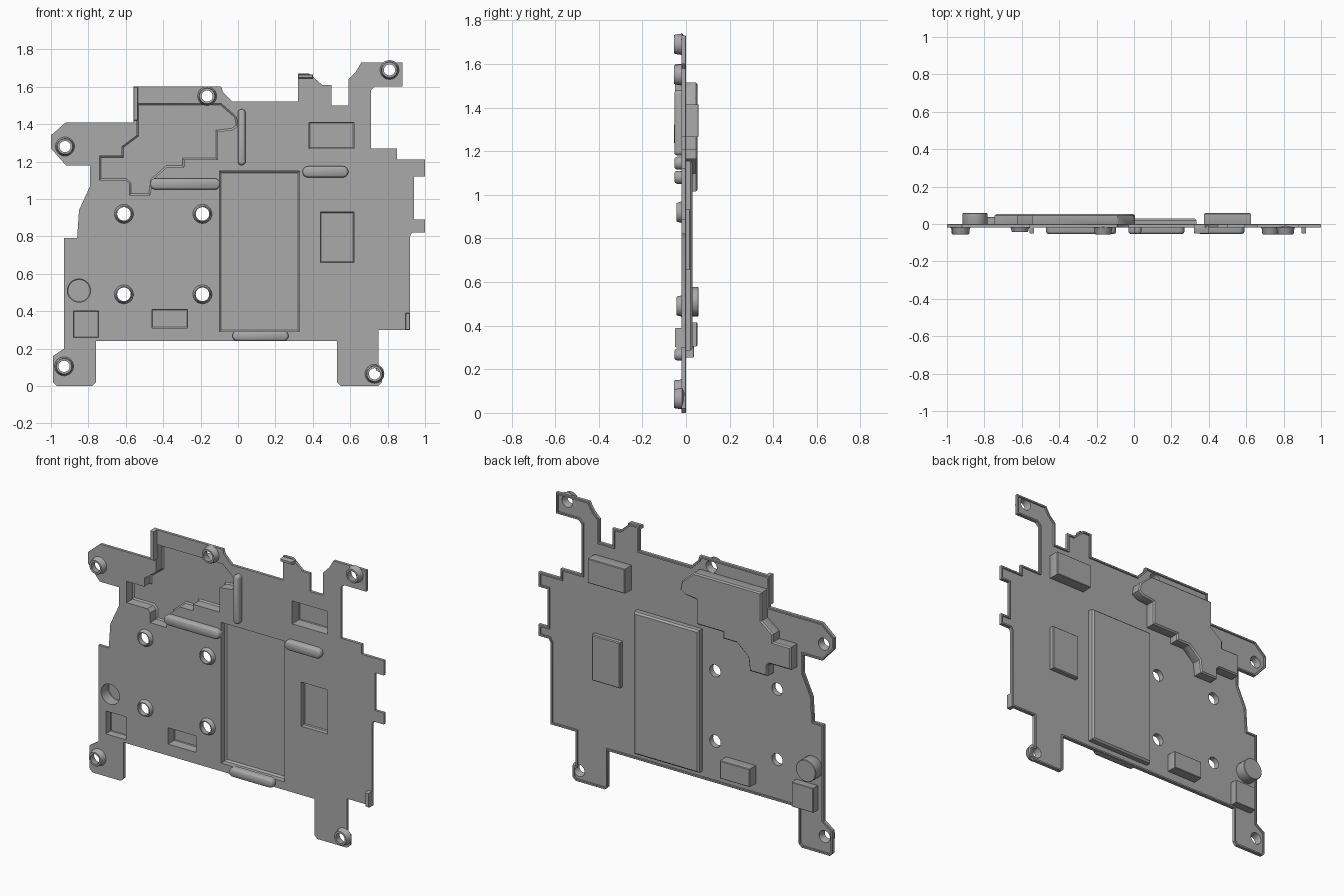
import bpy, bmesh, math
from mathutils import Vector

if "Cube" in bpy.data.objects:
    bpy.data.objects.remove(bpy.data.objects["Cube"], do_unlink=True)

metal = bpy.data.materials.new("grey_metal")
metal.use_nodes = True
metal.diffuse_color = (0.4, 0.4, 0.4, 1)
metal.node_tree.nodes["Principled BSDF"].inputs["Base Color"].default_value = metal.diffuse_color

FRONT, BACK, RIM_BACK = -0.02, -0.01, 0.0   # sheet faces and back of rim


def points(pairs):
    """Profile points given in hundredths of a unit."""
    return [Vector((x / 100, z / 100)) for x, z in pairs]


def rect(left, right, low, high):
    return points([(left, low), (right, low), (right, high), (left, high)])


def circle(centre, radius, sides=32):
    return [Vector(centre) + radius * Vector((math.cos(a), math.sin(a)))
            for a in (math.tau * i / sides for i in range(sides))]


def pill(left, right, low, high, steps=10):
    """Slot shape with round ends along its longer direction."""
    radius = min(right - left, high - low) / 2
    start = Vector((left + radius, low + radius))
    end = Vector((right - radius, high - radius))
    heading = math.atan2(end.y - start.y, end.x - start.x)
    loop = []
    for centre, turn in ((end, -math.pi / 2), (start, math.pi / 2)):
        for i in range(steps + 1):
            a = heading + turn + math.pi * i / steps
            loop.append(centre + radius * Vector((math.cos(a), math.sin(a))))
    return loop


def inset(loop, distance):
    """Move every edge inward by distance, with mitred corners."""
    count = len(loop)
    area = sum(loop[i - 1].cross(loop[i]) for i in range(count))
    side = 1 if area > 0 else -1
    result = []
    for i, p in enumerate(loop):
        a = (p - loop[i - 1]).normalized()
        b = (loop[(i + 1) % count] - p).normalized()
        na, nb = Vector((-a.y, a.x)) * side, Vector((-b.y, b.x)) * side
        result.append(p + (na + nb) * distance / (1 + na.dot(nb)))
    return result


def finish(obj):
    obj.data.materials.clear()
    obj.data.materials.append(metal)
    bpy.ops.object.select_all(action='DESELECT')
    obj.select_set(True)
    bpy.context.view_layer.objects.active = obj
    bpy.ops.object.shade_smooth_by_angle(angle=math.radians(35))


def loft(name, rings, closed=False):
    """Skin between (loop, depth) rings; ends are capped unless closed."""
    bm = bmesh.new()
    rows = [[bm.verts.new((p.x, depth, p.y)) for p in loop] for loop, depth in rings]
    pairs = list(zip(rows, rows[1:]))
    if closed:
        pairs.append((rows[-1], rows[0]))
    else:
        bm.faces.new(rows[0])
        bm.faces.new(rows[-1])
    for a, b in pairs:
        for i in range(len(a)):
            bm.faces.new((a[i - 1], a[i], b[i], b[i - 1]))
    bmesh.ops.recalc_face_normals(bm, faces=bm.faces)
    mesh = bpy.data.meshes.new(name)
    bm.to_mesh(mesh)
    bm.free()
    obj = bpy.data.objects.new(name, mesh)
    bpy.context.collection.objects.link(obj)
    finish(obj)


def sheet(name, loops, front, back):
    """Flat sheet; every loop after the first is a hole."""
    curve = bpy.data.curves.new(name, 'CURVE')
    curve.dimensions = '2D'
    curve.fill_mode = 'BOTH'
    curve.extrude = (back - front) / 2
    for loop in loops:
        spline = curve.splines.new('POLY')
        spline.points.add(len(loop) - 1)
        for target, p in zip(spline.points, loop):
            target.co = (p.x, p.y, 0, 1)
        spline.use_cyclic_u = True
    obj = bpy.data.objects.new(name, curve)
    bpy.context.collection.objects.link(obj)
    obj.rotation_euler.x = math.pi / 2
    obj.location.y = (front + back) / 2
    bpy.ops.object.select_all(action='DESELECT')
    obj.select_set(True)
    bpy.context.view_layer.objects.active = obj
    bpy.ops.object.convert(target='MESH')
    finish(bpy.context.view_layer.objects.active)


def pocket(name, mouth, depth, chamfer):
    """Thin tray open to the front and standing out at the back."""
    outer = inset(mouth, -0.005)
    loft(name, [(inset(outer, chamfer), depth), (outer, depth - chamfer), (outer, BACK - 0.002),
                (mouth, FRONT), (mouth, depth - chamfer - 0.008),
                (inset(mouth, chamfer), depth - 0.008)])


def ridge(name, loop, top=-0.053):
    loft(name, [(loop, BACK - 0.004), (loop, top + 0.012), (inset(loop, 0.004), top + 0.004),
                (inset(loop, 0.01), top)])


def boss(name, centre, hole, top):
    """Flared collar pressed out to the front around a through hole."""
    profile = [(0.052, FRONT + 0.002), (0.047, FRONT - 0.006), (0.045, top + 0.006),
               (0.041, top), (hole, top), (hole, top + 0.012), (0.037, BACK)]
    loft(name, [(circle(centre, r), y) for r, y in profile], closed=True)


# Outline of the plate with its arms, notches and tabs
outline = points([
    (-92, 141), (-56, 141), (-56, 160), (-9, 160), (-8, 157), (-3, 152), (32, 152),
    (32, 167), (38, 167), (45, 161), (50, 161), (50, 150), (59, 150), (59, 164),
    (63, 168), (66, 173), (88, 173), (88, 160), (73, 160), (71, 158), (71, 127),
    (85, 127), (85, 121), (100, 121), (100, 112), (94, 112), (94, 89), (100, 89),
    (100, 82), (93, 82), (92, 80), (92, 30), (75, 30), (75, 9), (77, 8), (77, 2),
    (75, 0), (55, 0), (53, 2), (53, 24), (-76, 24), (-76, 2), (-78, 0), (-97, 0),
    (-99, 2), (-99, 16), (-93, 20), (-93, 79), (-86, 79), (-85, 94), (-79, 107),
    (-79, 118), (-92, 118), (-100, 127), (-100, 134)])

# Stepped mouth of the large tray
stepped = points([
    (-54, 151), (-9, 151), (-1, 144), (0, 139), (-3, 137), (-11, 136), (-11, 121),
    (-29, 121), (-29, 117), (-38, 117), (-46, 110), (-47, 102), (-58, 102),
    (-58, 108), (-60, 110), (-74, 110), (-74, 123), (-62, 123), (-62, 128), (-54, 134)])

pockets = {
    "stepped_tray": (stepped, 0.053, 0.008),
    "main_tray": (rect(-10, 33, 29, 115), 0.03, 0.01),
    "upper_tray": (rect(38, 62, 127, 141), 0.058, 0.004),
    "side_tray": (rect(44, 62, 66, 93), 0.02, 0.005),
    "lower_tray": (rect(-46, -27, 31, 41), 0.052, 0.004),
    "corner_tray": (rect(-88, -74.5, 26, 40), 0.037, 0.003),
    "round_cup": (circle((-0.85, 0.51), 0.062), 0.058, 0.003),
}
for name, (mouth, depth, chamfer) in pockets.items():
    pocket(name, mouth, depth, chamfer)

# Mounting bosses on the arms and around the square hole pattern
arm_holes = points([(81, 169), (-92.5, 128), (-93, 10.5), (73, 6.5), (-16.5, 155)])
square_holes = points([(x, z) for x in (-61, -19) for z in (49, 92)])
for centre in arm_holes:
    boss("arm_boss", centre, 0.03, -0.055)
for centre in square_holes:
    boss("square_boss", centre, 0.036, -0.043)

# Main sheet with openings, and the raised rim along its back edge
openings = [mouth for mouth, depth, chamfer in pockets.values()]
openings += [circle(c, 0.037) for c in arm_holes + square_holes]
sheet("plate", [outline] + openings, FRONT, BACK)
inner = inset(outline, 0.012)
loft("rim", [(outline, BACK - 0.001), (outline, RIM_BACK - 0.003), (inset(outline, 0.003), RIM_BACK),
             (inner, RIM_BACK), (inner, BACK - 0.001)], closed=True)

# Stiffening ridges on the front
ridge("upright_ridge", pill(0.0, 0.04, 1.18, 1.48))
ridge("right_ridge", pill(0.345, 0.59, 1.115, 1.175))
ridge("left_ridge", pill(-0.47, -0.095, 1.05, 1.11))
ridge("bottom_ridge", pill(-0.03, 0.27, 0.24, 0.295))

# Small lips bent toward the front
lips = {"upper_left_lip": rect(-56, -53.5, 142, 160),
        "top_lip": rect(32, 40, 164.5, 166.5),
        "side_lip": rect(89.5, 92, 30, 39)}
for name, loop in lips.items():
    loft(name, [(loop, BACK), (loop, -0.045), (inset(loop, 0.003), -0.05)])
